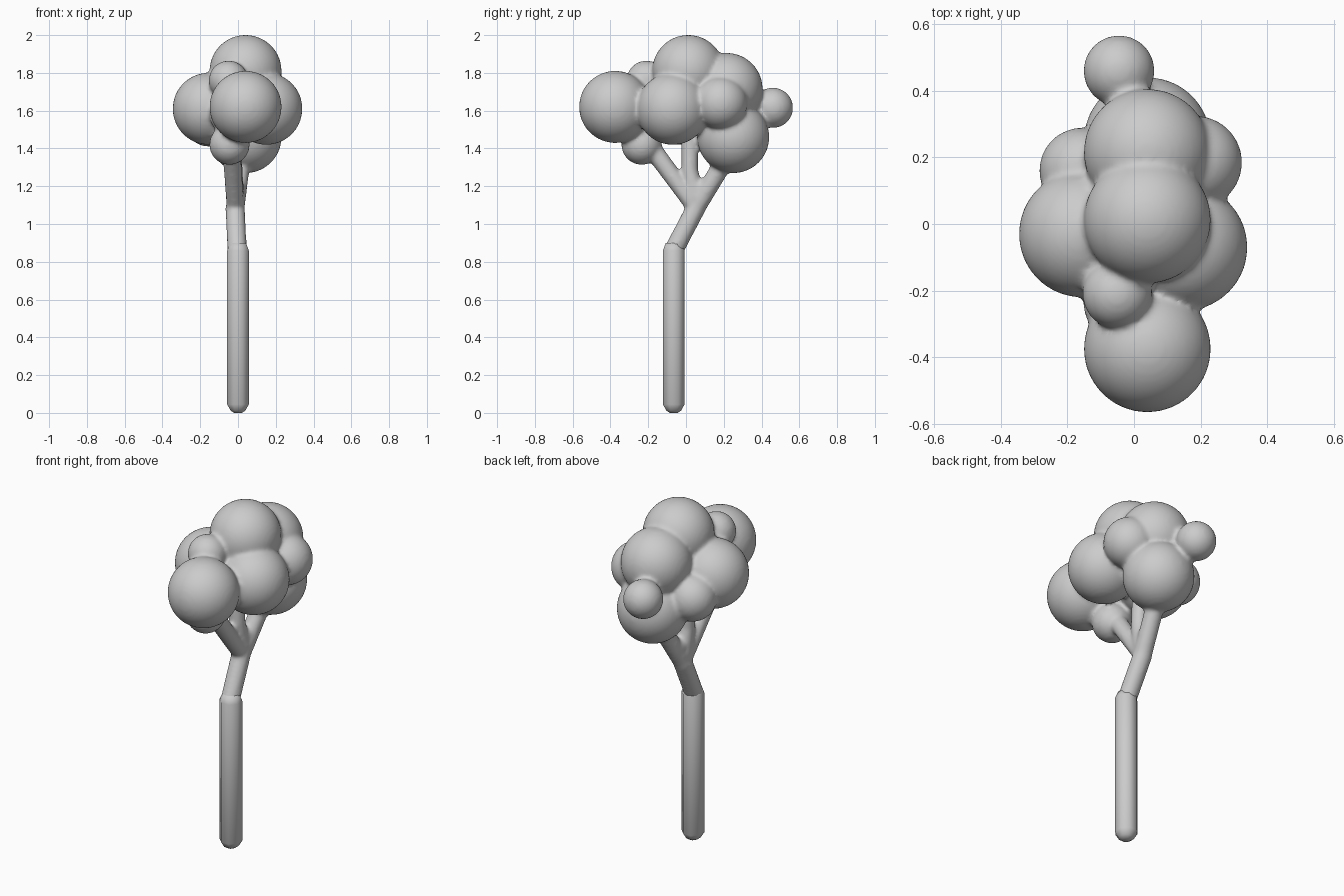
import bpy, bmesh, math
from mathutils import Vector, Matrix

if "Cube" in bpy.data.objects:
    bpy.data.objects.remove(bpy.data.objects["Cube"], do_unlink=True)

GREY = (0.6, 0.6, 0.6, 1)
mat = bpy.data.materials.new("plain grey")
mat.use_nodes = True
mat.diffuse_color = GREY
mat.node_tree.nodes["Principled BSDF"].inputs["Base Color"].default_value = GREY


def finish(bm, name, smooth=True):
    mesh = bpy.data.meshes.new(name)
    bm.to_mesh(mesh)
    bm.free()
    obj = bpy.data.objects.new(name, mesh)
    bpy.context.collection.objects.link(obj)
    mesh.materials.append(mat)
    mesh.polygons.foreach_set("use_smooth", [smooth] * len(mesh.polygons))
    return obj


def ball(bm, centre, radius):
    bmesh.ops.create_icosphere(bm, subdivisions=4, radius=radius,
                               matrix=Matrix.Translation(centre))


def limb(bm, start, end, r1, r2):
    """Round-ended tapered branch between two points."""
    a, b = Vector(start), Vector(end)
    turn = (b - a).to_track_quat('Z', 'Y').to_matrix().to_4x4()
    bmesh.ops.create_cone(bm, cap_ends=True, segments=16, radius1=r1, radius2=r2,
                          depth=(b - a).length,
                          matrix=Matrix.Translation((a + b) / 2) @ turn)
    ball(bm, a, r1)
    ball(bm, b, r2)


def fuse(obj, voxel, rounds):
    """Merge overlapping pieces into one softly blended skin."""
    remesh = obj.modifiers.new("merge", 'REMESH')
    remesh.mode = 'VOXEL'
    remesh.voxel_size = voxel
    remesh.use_smooth_shade = True
    soft = obj.modifiers.new("soften", 'SMOOTH')
    soft.factor = 0.5
    soft.iterations = rounds


# Trunk: eight-sided post with a rounded foot and bevelled shoulder
bm = bmesh.new()
rings = []
for z, r in [(0, 0.022), (0.012, 0.042), (0.045, 0.062), (0.86, 0.062), (0.9, 0.045)]:
    ring = []
    for i in range(8):
        t = math.tau * (i + 0.5) / 8
        ring.append(bm.verts.new((r * math.cos(t), r * math.sin(t) - 0.065, z)))
    rings.append(ring)
for low, high in zip(rings, rings[1:]):
    for i in range(8):
        j = (i + 1) % 8
        bm.faces.new((low[i], low[j], high[j], high[i]))
bm.faces.new(rings[0][::-1])
bm.faces.new(rings[-1])
finish(bm, "trunk")

# Branches and leafy crown, blended together
bm = bmesh.new()
fork = (-0.015, 0.05, 1.08)
limb(bm, (-0.005, -0.06, 0.87), fork, 0.052, 0.052)
limb(bm, fork, (0.02, 0.22, 1.36), 0.05, 0.05)
limb(bm, (-0.015, 0.04, 1.1), (-0.035, -0.18, 1.4), 0.046, 0.05)
limb(bm, (-0.015, 0.05, 1.14), (-0.02, 0.02, 1.28), 0.05, 0.045)
limb(bm, (-0.02, 0.02, 1.28), (-0.03, 0.02, 1.55), 0.045, 0.045)
ball(bm, (-0.01, 0.085, 1.19), 0.045)

big_clumps = [(0.04, -0.375, 1.62), (0.04, 0.012, 1.81), (0.04, 0.215, 1.715),
              (0.15, -0.07, 1.61), (-0.155, -0.03, 1.61), (0.04, 0.25, 1.46)]
for centre in big_clumps:
    ball(bm, centre, 0.191)

small_clumps = [((-0.045, 0.46, 1.615), 0.107), ((0.185, 0.185, 1.64), 0.14),
                ((-0.155, 0.16, 1.54), 0.13), ((-0.05, -0.21, 1.76), 0.105),
                ((-0.045, -0.235, 1.42), 0.107), ((-0.045, -0.24, 1.58), 0.107)]
for centre, radius in small_clumps:
    ball(bm, centre, radius)
limb(bm, (-0.045, 0.46, 1.615), (0.02, 0.25, 1.66), 0.06, 0.08)
crown = finish(bm, "crown_and_branches")
fuse(crown, 0.011, 8)
